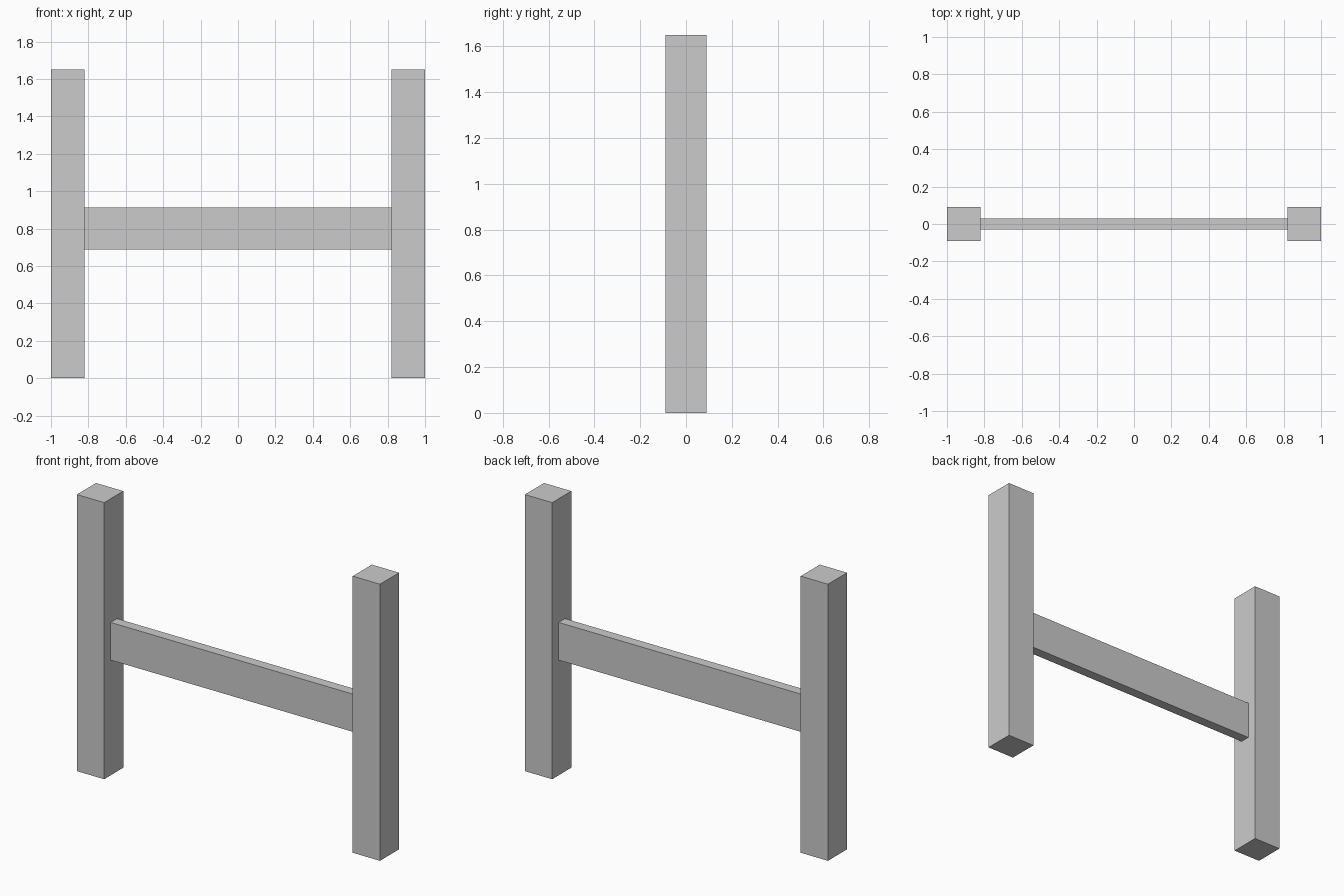
import bpy

if "Cube" in bpy.data.objects:
    bpy.data.objects.remove(bpy.data.objects["Cube"])


def box(name, centre, size):
    """Add a flat-faced box with its size baked into the mesh."""
    bpy.ops.mesh.primitive_cube_add(size=1, location=centre)
    obj = bpy.context.object
    obj.name = name
    obj.scale = size
    bpy.ops.object.transform_apply(location=False, rotation=False, scale=True)
    return obj


POST_WIDTH = 0.18
POST_HEIGHT = 1.65
POST_X = 1.0 - POST_WIDTH / 2
RAIL_LENGTH = 2 * (1.0 - POST_WIDTH)

# Two square upright posts
for side, sign in (("left", -1), ("right", 1)):
    box(f"{side}_post", (sign * POST_X, 0, POST_HEIGHT / 2),
        (POST_WIDTH, POST_WIDTH, POST_HEIGHT))

# Thin rail spanning between the inner post faces
box("cross_rail", (0, 0, 0.80), (RAIL_LENGTH, 0.06, 0.225))
